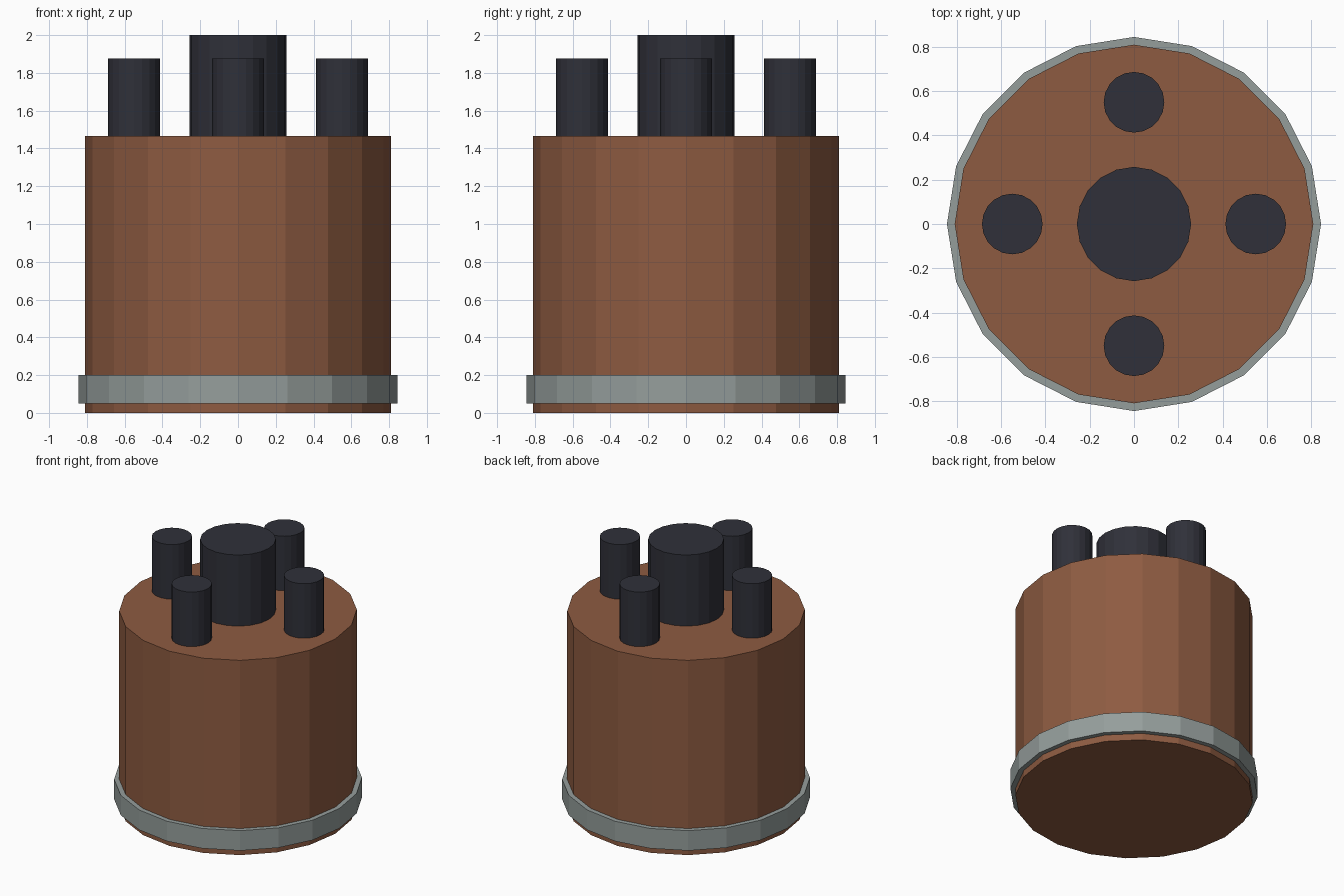
import bpy
from math import cos, sin, pi

default = bpy.data.objects.get("Cube")
if default:
    bpy.data.objects.remove(default, do_unlink=True)


def material(name, rgb):
    mat = bpy.data.materials.new(name)
    mat.use_nodes = True
    color = (*rgb, 1)
    mat.diffuse_color = color
    mat.node_tree.nodes["Principled BSDF"].inputs["Base Color"].default_value = color
    return mat


def cylinder(name, radius, bottom, top, mat, x=0, y=0, sides=20):
    bpy.ops.mesh.primitive_cylinder_add(
        vertices=sides, radius=radius, depth=top - bottom,
        location=(x, y, (bottom + top) / 2))
    obj = bpy.context.object
    obj.name = name
    obj.data.materials.append(mat)
    return obj


brown = material("brown", (0.27, 0.105, 0.053))
grey = material("grey", (0.30, 0.34, 0.33))
black = material("charcoal", (0.029, 0.030, 0.041))

# Faceted body with a band near the foot
cylinder("body", 0.81, 0, 1.465, brown)
cylinder("band", 0.845, 0.05, 0.2, grey)

# Tall centre post and four shorter pins around it
cylinder("centre_post", 0.258, 1.4, 2, black)
for i, side in enumerate(("left", "back", "right", "front")):
    angle = i * pi / 2
    cylinder(side + "_pin", 0.137, 1.4, 1.875, black,
             0.55 * cos(angle), 0.55 * sin(angle))
